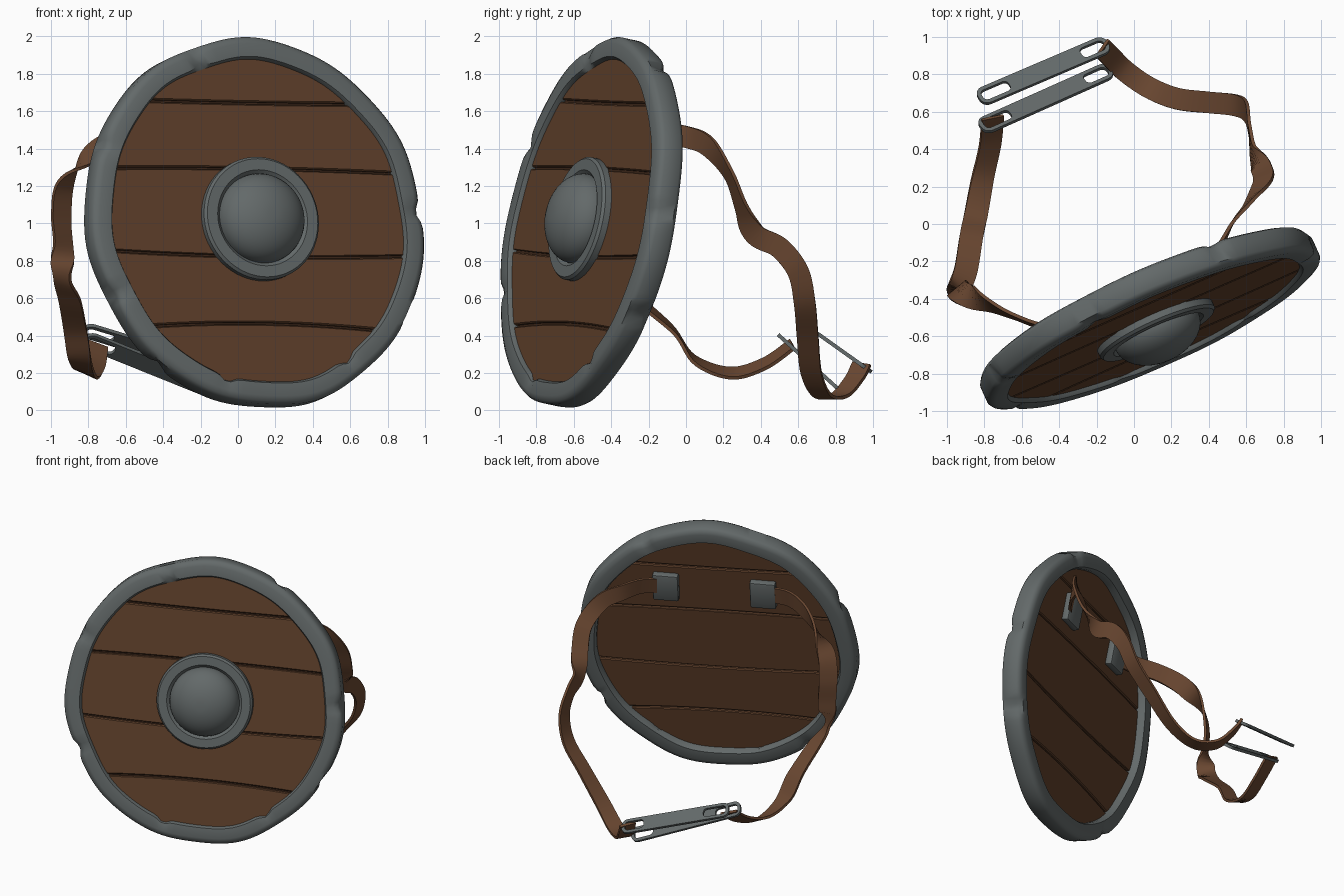
import bpy, bmesh, math
from mathutils import Vector, Matrix

if "Cube" in bpy.data.objects:
    bpy.data.objects.remove(bpy.data.objects["Cube"])


def material(name, rgb):
    m = bpy.data.materials.new(name)
    m.diffuse_color = (*rgb, 1)
    m.use_nodes = True
    m.node_tree.nodes["Principled BSDF"].inputs["Base Color"].default_value = m.diffuse_color
    return m


STEEL = material("grey steel", (0.125, 0.142, 0.142))
WOOD = material("brown wood", (0.118, 0.052, 0.024))
GROOVE = material("dark wood groove", (0.045, 0.02, 0.01))
LEATHER = material("brown leather", (0.145, 0.064, 0.031))

# Shield frame: U across, V up the face, N out of the front
N = Vector((0.40, -0.895, 0.195)).normalized()
U = Vector((-N.y, N.x, 0)).normalized()
V = N.cross(U)
C = Vector((0.085, -0.508, 1.0))
SHIELD = Matrix.Translation(C) @ Matrix((U, V, N)).transposed().to_4x4()
RU, RV = 0.97, 1.0      # outer radii across and up


def make(name, bm, mat, matrix=None, smooth=True):
    bmesh.ops.remove_doubles(bm, verts=bm.verts, dist=1e-5)
    bmesh.ops.recalc_face_normals(bm, faces=bm.faces)
    me = bpy.data.meshes.new(name)
    if matrix:
        bm.transform(matrix)
    bm.to_mesh(me)
    bm.free()
    me.materials.append(mat)
    ob = bpy.data.objects.new(name, me)
    bpy.context.collection.objects.link(ob)
    if smooth:
        bpy.ops.object.select_all(action='DESELECT')
        ob.select_set(True)
        bpy.context.view_layer.objects.active = ob
        bpy.ops.object.shade_smooth_by_angle(angle=math.radians(38))
    return ob


def bridge(bm, rings, closed_profile=True, loop=False):
    """Skin a list of equally long vertex rings."""
    n = len(rings[0])
    last = len(rings) if loop else len(rings) - 1
    for i in range(last):
        a, b = rings[i], rings[(i + 1) % len(rings)]
        for j in range(n if closed_profile else n - 1):
            k = (j + 1) % n
            bm.faces.new((a[j], a[k], b[k], b[j]))
    if closed_profile and not loop:
        bm.faces.new(rings[0])
        bm.faces.new(rings[-1])


# Steel rim: rounded section swept round, with wobble and a few dents
profile = [(0.122, 0.05), (0.11, 0.073), (0.04, 0.077), (0.012, 0.065), (0, 0.045),
           (0, -0.045), (0.012, -0.065), (0.04, -0.077), (0.11, -0.073), (0.122, -0.05)]
dents = [(108, 2), (155, 3), (204, 3), (253, 0), (302, 0), (3, 3), (60, 6), (330, 5), (230, 6)]
bm = bmesh.new()
rings = []
SEG = 160
for i in range(SEG):
    a = 2 * math.pi * i / SEG
    wob = 0.005 * math.sin(7 * a + 1) + 0.004 * math.sin(11 * a)
    ring = []
    for j, (inset, w) in enumerate(profile):
        d = 0
        for deg, where in dents:
            diff = (a - math.radians(deg) + math.pi) % (2 * math.pi) - math.pi
            if abs(j - where) <= 1:
                d += 0.025 * math.exp(-(diff / 0.045) ** 2)
        shift = inset + (d if inset < 0.06 else -d) + wob
        w -= math.copysign(d * 0.5, w)
        ring.append(bm.verts.new(((RU - shift) * math.cos(a), (RV - shift) * math.sin(a), w)))
    rings.append(ring)
bridge(bm, rings, loop=True)
make("rim", bm, STEEL, SHIELD)

# Planks: strips of the ellipse between slightly crooked lines
PA, PB = RU - 0.07, RV - 0.07
seams = [(-2, 0), (-0.585, 0.03), (-0.178, -0.012), (0.28, 0.008), (0.652, -0.005), (2, 0)]


def seam(s, u):
    return s[0] - 0.018 * u + s[1] * (1 - 2 * u * u)


for p in range(5):
    bm = bmesh.new()
    rings = []
    for i in range(61):
        u = -PA * math.cos(math.pi * i / 60)
        h = PB * math.sqrt(max(0, 1 - (u / PA) ** 2))
        lo = max(-h, min(h, seam(seams[p], u) + 0.006))
        hi = max(-h, min(h, seam(seams[p + 1], u) - 0.006))
        if hi - lo > 0.002:
            rings.append([bm.verts.new(c) for c in
                          ((u, lo, 0.05), (u, hi, 0.05), (u, hi, -0.02), (u, lo, -0.02))])
    bridge(bm, rings)
    ob = make(f"plank_{p + 1}", bm, WOOD, SHIELD, smooth=False)
    bev = ob.modifiers.new("soft edges", 'BEVEL')
    bev.width = 0.007
    bev.segments = 1
    bev.angle_limit = math.radians(50)

# Thin backing that closes the grooves between the planks
bm = bmesh.new()
bmesh.ops.create_cone(bm, cap_ends=True, segments=64, radius1=1, radius2=1, depth=0.03)
bm.transform(Matrix.Translation((0, 0, 0.015)) @ Matrix.Diagonal((PA, PB, 1, 1)))
make("groove_backing", bm, GROOVE, SHIELD)

# Boss: lathed flange and dome
lathe = [(0.335, 0.045), (0.335, 0.085), (0.322, 0.1), (0.262, 0.1), (0.243, 0.082)]
lathe += [(0.243 * math.cos(t), 0.08 + 0.165 * math.sin(t))
          for t in [math.pi / 2 * k / 12 for k in range(1, 12)]]
bm = bmesh.new()
rings = [[bm.verts.new((r * math.cos(2 * math.pi * i / 64), r * math.sin(2 * math.pi * i / 64), w))
          for r, w in lathe] for i in range(64)]
bridge(bm, rings, closed_profile=False, loop=True)
bm.faces.new([r[-1] for r in rings])
make("boss", bm, STEEL, SHIELD @ Matrix.Translation((0.008, 0.011, 0)))

# Strap plates on the back
for side, name in ((1, "right"), (-1, "left")):
    bm = bmesh.new()
    bmesh.ops.create_cube(bm, size=1)
    bm.transform(Matrix.Translation((0.34 * side, 0.477, -0.042)) @ Matrix.Diagonal((0.18, 0.21, 0.055, 1)))
    bmesh.ops.bevel(bm, geom=bm.edges[:], offset=0.012, segments=2, affect='EDGES', profile=0.5)
    make(f"strap_plate_{name}", bm, STEEL, SHIELD)


# Straps: flat band along a path, each point holding (position, width direction)
def strap(name, points, width=0.125, thick=0.018, steps=7):
    keys = [(Vector(p), Vector(w).normalized()) for p, w in points]
    keys = [keys[0]] + keys + [keys[-1]]

    def spline(k, i, t):
        a, b, c, d = (keys[i + o][k] for o in (-1, 0, 1, 2))
        return 0.5 * (2 * b + (c - a) * t + (2 * a - 5 * b + 4 * c - d) * t * t
                      + (3 * b - a - 3 * c + d) * t ** 3)
    samples = [(i, s / steps) for i in range(1, len(keys) - 2) for s in range(steps)]
    samples.append((len(keys) - 3, 1.0))
    path = [(spline(0, i, t), spline(1, i, t)) for i, t in samples]
    bm = bmesh.new()
    rings = []
    for i, (p, w) in enumerate(path):
        tan = (path[min(i + 1, len(path) - 1)][0] - path[max(i - 1, 0)][0]).normalized()
        w = (w - tan * w.dot(tan)).normalized() * width / 2
        n = tan.cross(w).normalized() * thick / 2
        rings.append([bm.verts.new(p + q) for q in (w + n, n - w, -w - n, w - n)])
    bridge(bm, rings)
    make(name, bm, LEATHER)


strap("left_strap", [
    ((-0.28, -0.53, 1.46), V), ((-0.47, -0.55, 1.47), V),
    ((-0.65, -0.49, 1.44), (0.1, 0.1, 1)), ((-0.80, -0.42, 1.36), (0.4, 0.2, 0.9)),
    ((-0.92, -0.37, 1.22), (0.7, 0.5, 0.4)), ((-0.945, -0.35, 1.05), (0.75, 0.6, 0)),
    ((-0.935, -0.35, 0.88), (0.75, 0.6, 0)), ((-0.94, -0.35, 0.71), (0.6, -0.7, 0)),
    ((-0.90, -0.25, 0.59), (0.9, -0.2, -0.2)), ((-0.87, -0.07, 0.43), (0.9, 0.1, -0.3)),
    ((-0.845, 0.05, 0.27), (0.9, 0.1, -0.35)), ((-0.81, 0.24, 0.20), (0.9, 0.1, -0.4)),
    ((-0.77, 0.42, 0.25), (0.9, 0.1, -0.4)), ((-0.755, 0.57, 0.355), (0.9, 0.1, -0.4))])

strap("right_strap", [
    ((0.33, -0.26, 1.46), V), ((0.45, -0.13, 1.48), V),
    ((0.53, 0.01, 1.46), (0, 0, 1)), ((0.62, 0.12, 1.41), (0.2, 0, 1)),
    ((0.69, 0.23, 1.26), (0.8, 0.2, 0.4)), ((0.68, 0.30, 1.08), (0.8, 0.4, 0.3)),
    ((0.64, 0.37, 0.94), (0.2, 0.6, 0.8)), ((0.62, 0.50, 0.87), (0, 0.3, 1)),
    ((0.60, 0.60, 0.74), (0, 0.9, 0.3)), ((0.54, 0.635, 0.57), (0, 1, 0)),
    ((0.40, 0.65, 0.40), (0.1, 1, 0)), ((0.23, 0.67, 0.20), (0.3, 0.9, 0)),
    ((0.08, 0.73, 0.08), (0.5, 0.8, 0)), ((-0.05, 0.82, 0.08), (0.5, 0.8, 0)),
    ((-0.13, 0.90, 0.17), (0.4, 0.8, 0.1)), ((-0.17, 0.94, 0.25), (0.4, 0.8, 0.1))], width=0.115)


# Buckles: rounded flat bar with a slot at each end
def rounded(x0, x1, half, r):
    pts = []
    for cx, cy, start in ((x1 - r, half - r, 0), (x0 + r, half - r, 90),
                          (x0 + r, r - half, 180), (x1 - r, r - half, 270)):
        for k in range(6):
            a = math.radians(start + 18 * k)
            pts.append((cx + r * math.cos(a), cy + r * math.sin(a)))
    return pts


def buckle(name, a, b):
    a, b = Vector(a), Vector(b)
    half = (b - a).length / 2
    x = (b - a).normalized()
    z = x.cross(Vector((1, 0, 0))).normalized()
    if z.z < 0:
        z = -z
    m = Matrix.Translation((a + b) / 2) @ Matrix((x, z.cross(x), z)).transposed().to_4x4()
    cu = bpy.data.curves.new(name, 'CURVE')
    cu.dimensions, cu.fill_mode, cu.extrude = '2D', 'BOTH', 0.01
    for pts in (rounded(-half, half, 0.056, 0.045),
                rounded(-half + 0.022, -half + 0.185, 0.034, 0.025),
                rounded(half - 0.16, half - 0.022, 0.034, 0.025)):
        sp = cu.splines.new('POLY')
        sp.points.add(len(pts) - 1)
        for q, p in zip(sp.points, pts):
            q.co = (*p, 0, 1)
        sp.use_cyclic_u = True
    tmp = bpy.data.objects.new(name + "_outline", cu)
    bm = bmesh.new()
    me = bpy.data.meshes.new_from_object(tmp)
    bm.from_mesh(me)
    bpy.data.objects.remove(tmp)
    make(name, bm, STEEL, m)


buckle("lower_buckle", (-0.82, 0.515, 0.385), (-0.125, 0.825, 0.105))
buckle("upper_buckle", (-0.83, 0.67, 0.435), (-0.14, 0.965, 0.225))
